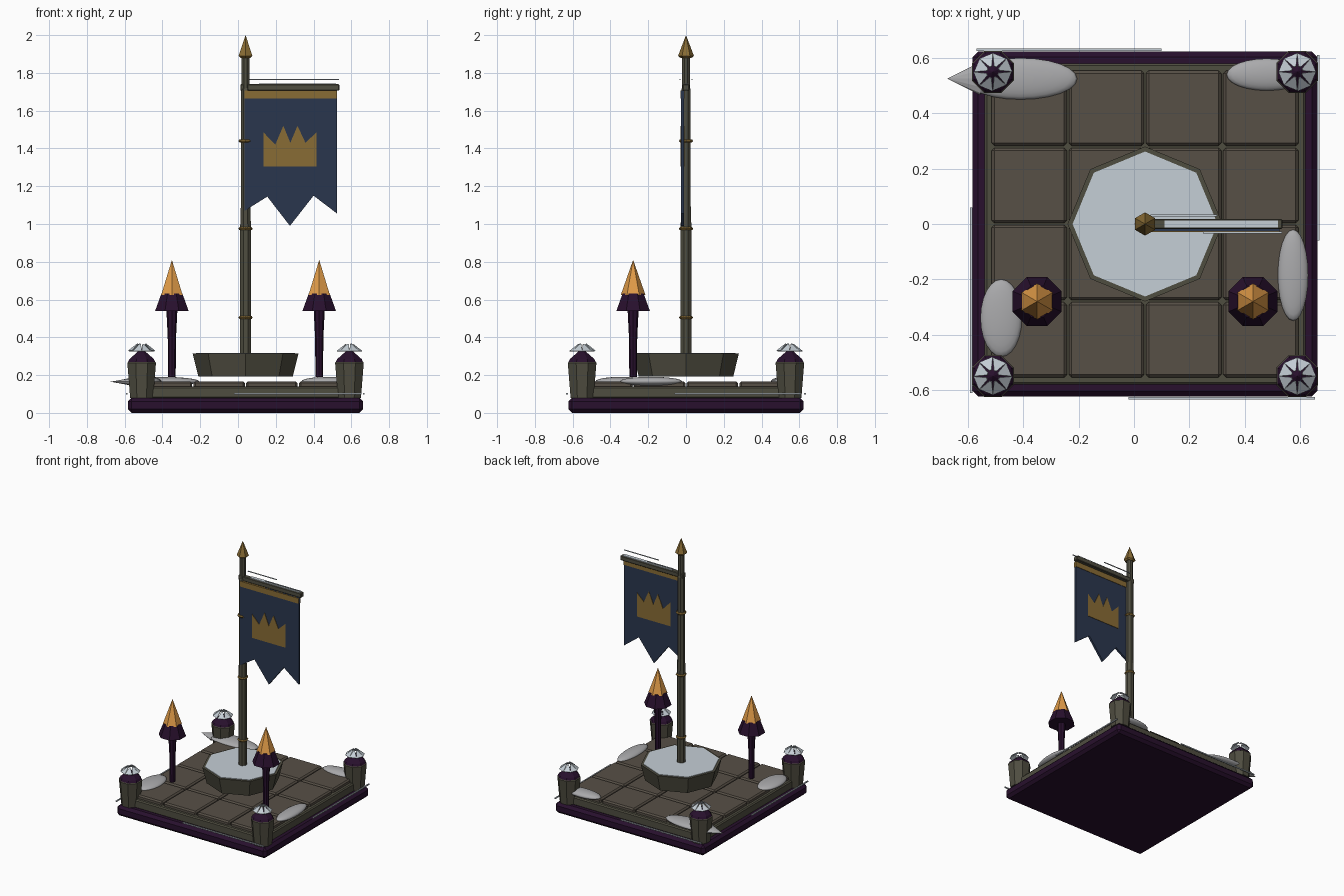
import bpy, bmesh, math
from mathutils import Matrix, Vector

if "Cube" in bpy.data.objects:
    bpy.data.objects.remove(bpy.data.objects["Cube"])

CX = 0.04  # the plinth and pole sit slightly off centre


def material(name, r, g, b):
    m = bpy.data.materials.new(name)
    m.use_nodes = True
    m.diffuse_color = (r, g, b, 1)
    bsdf = next(n for n in m.node_tree.nodes if n.type == 'BSDF_PRINCIPLED')
    bsdf.inputs["Base Color"].default_value = (r, g, b, 1)
    bsdf.inputs["Roughness"].default_value = 0.9
    return m


tile_stone = material("tile stone", .095, .079, .061)
trim_stone = material("trim stone", .078, .074, .051)
purple = material("dark purple", .021, .005, .026)
blue = material("banner blue", .023, .037, .076)
gold = material("old gold", .25, .15, .035)
flame = material("flame orange", .75, .33, .065)
snow = material("snow", .56, .62, .67)
drift_grey = material("drift grey", .40, .40, .41)


def finish(name, bm, mat):
    bmesh.ops.recalc_face_normals(bm, faces=bm.faces)
    me = bpy.data.meshes.new(name)
    bm.to_mesh(me)
    bm.free()
    me.materials.append(mat)
    ob = bpy.data.objects.new(name, me)
    bpy.context.collection.objects.link(ob)
    return ob


def box(name, mat, lo, hi, bevel=0):
    lo, hi = Vector(lo), Vector(hi)
    bm = bmesh.new()
    bmesh.ops.create_cube(bm, size=1, matrix=Matrix.Translation((lo + hi) / 2)
                          @ Matrix.Diagonal((*(hi - lo), 1)))
    if bevel:
        bmesh.ops.bevel(bm, geom=bm.edges[:], offset=bevel, segments=1, affect='EDGES')
    return finish(name, bm, mat)


def lathe(name, mat, x, y, profile, sides=8, turn=0.0):
    """Stack of regular rings given as (radius, z); a zero radius closes to a point."""
    bm = bmesh.new()
    rings = []
    for r, z in profile:
        count = sides if r > 0 else 1
        rings.append([bm.verts.new((x + r * math.cos(turn + math.tau * i / sides),
                                    y + r * math.sin(turn + math.tau * i / sides), z))
                      for i in range(count)])
    for a, b in zip(rings, rings[1:]):
        for i in range(sides):
            j = (i + 1) % sides
            bm.faces.new([a[i], a[j], b[0]] if len(b) == 1 else [a[i], a[j], b[j], b[i]])
    for end in (rings[0], rings[-1]):
        if len(end) > 1:
            bm.faces.new(end)
    return finish(name, bm, mat)


def plate(name, mat, outline, y0, y1):
    """Upright sheet cut from an (x, z) outline."""
    bm = bmesh.new()
    face = bm.faces.new([bm.verts.new((x, y0, z)) for x, z in outline])
    out = bmesh.ops.extrude_face_region(bm, geom=[face])
    for v in out["geom"]:
        if isinstance(v, bmesh.types.BMVert):
            v.co.y = y1
    return finish(name, bm, mat)


# Plinth: dark footing, stone slab and a grid of bevelled tiles
box("footing", purple, (CX - .623, -.623, 0), (CX + .623, .623, .08), .02)
box("slab", trim_stone, (CX - .58, -.58, .075), (CX + .58, .58, .14), .008)
for i in range(4):
    for j in range(4):
        x, y = CX + (i - 1.5) * .279, (j - 1.5) * .279
        box("floor_tile", tile_stone, (x - .136, y - .136, .12), (x + .136, y + .136, .167), .01)

# Thin snow ledges running round the footing like a pinwheel
box("front_snow_ledge", snow, (-.02, -.634, .098), (.655, -.626, .106))
box("back_snow_ledge", snow, (-.57, .626, .098), (.10, .634, .106))
box("left_snow_ledge", snow, (.662, -.06, .098), (.67, .61, .106))
box("right_snow_ledge", snow, (-.592, -.61, .098), (-.584, .06, .106))


# Corner posts with pointed caps and broken snow crowns
def snow_crown(x, y):
    bm = bmesh.new()
    for k in range(8):
        mid = math.tau * (k + .5) / 8
        points = [(.068, -.39, .328), (.068, .39, .328), (.022, .2, .364), (.022, -.2, .364)]
        bm.faces.new([bm.verts.new((x + r * math.cos(mid + a), y + r * math.sin(mid + a), z))
                      for r, a, z in points])
    ob = finish("post_snow", bm, snow)
    ob.modifiers.new("thickness", 'SOLIDIFY').thickness = .004


for sx in (-1, 1):
    for sy in (-1, 1):
        x, y = CX + sx * .55, sy * .55
        lathe("corner_post", trim_stone, x, y, [(.066, .08), (.082, .265), (.07, .278)], 8, math.pi / 8)
        lathe("post_cap", purple, x, y, [(.078, .27), (.07, .285), (0, .342)], 8, math.pi / 8)
        snow_crown(x, y)

# Octagonal planter filled with snow
lathe("planter", trim_stone, CX, 0, [(.25, .193), (.28, .314)])
lathe("planter_snow", snow, CX, 0, [(.262, .31), (.262, .318)])

# Flagpole, rings and finial
lathe("pole", trim_stone, CX, 0, [(.031, .30), (.031, .98), (.027, 1.1), (.027, 1.71),
                                  (.023, 1.72), (.023, 1.89)], 8, math.pi / 8)
for z in (.505, .975, 1.44):
    lathe("pole_ring", gold, CX, 0, [(.032, z - .008), (.038, z), (.032, z + .008)])
lathe("finial", gold, CX, 0, [(.03, 1.88), (.042, 1.89), (0, 2.0)], 6, math.pi / 6)

# Crossbar with snow on it
box("crossbar", trim_stone, (.012, -.018, 1.706), (.537, .018, 1.74), .004)
box("crossbar_snow", snow, (.11, -.013, 1.738), (.52, .013, 1.745))
box("back_bar_snow", snow, (.06, .028, 1.762), (.30, .034, 1.767))
box("front_bar_snow", snow, (.25, -.034, 1.762), (.535, -.028, 1.767))

# Banner with gold heading and crown emblem on both sides
plate("banner", blue, [(.035, 1.706), (.525, 1.706), (.525, 1.055), (.40, 1.15), (.275, .99),
                       (.155, 1.145), (.035, 1.07)], -.026, -.010)
plate("banner_heading", gold, [(.035, 1.706), (.525, 1.706), (.525, 1.665), (.035, 1.665)],
      -.029, -.007)
plate("banner_emblem", gold, [(.135, 1.305), (.415, 1.305), (.415, 1.485), (.357, 1.43),
                              (.315, 1.52), (.277, 1.43), (.24, 1.52), (.197, 1.42),
                              (.135, 1.485)], -.029, -.007)

# Pair of torches
for side in (-1, 1):
    x, y = CX + side * .39, -.28
    lathe("torch_stem", purple, x, y, [(.02, .19), (.022, .40), (.03, .56)])
    lathe("torch_hood", purple, x, y, [(.096, .54), (.06, .632)], 8, math.pi / 8)
    lathe("torch_flame", flame, x, y, [(.065, .625), (0, .81)], 6, math.pi / 6)


# Low smooth snow drifts
def drift(name, x, y, rx, ry):
    bm = bmesh.new()
    bmesh.ops.create_uvsphere(bm, u_segments=24, v_segments=12, radius=1,
                              matrix=Matrix.Translation((x, y, .167))
                              @ Matrix.Diagonal((rx, ry, .024, 1)))
    for f in bm.faces:
        f.smooth = True
    return finish(name, bm, drift_grey)


drift("front_right_drift", -.48, -.34, .075, .14)
drift("left_drift", .575, -.185, .055, .165)
drift("back_left_drift", .48, .54, .145, .058)
drift("back_right_drift", -.41, .525, .205, .075)

# Pointed overhanging end of the largest drift
bm = bmesh.new()
bmesh.ops.create_cone(bm, cap_ends=True, segments=12, radius1=1, radius2=0, depth=1)
bmesh.ops.transform(bm, verts=bm.verts, matrix=Matrix.Translation((-.615, .525, .165))
                    @ Matrix.Diagonal((.12, .06, .022, 1)) @ Matrix.Rotation(-math.pi / 2, 4, 'Y'))
finish("drift_tip", bm, drift_grey)
